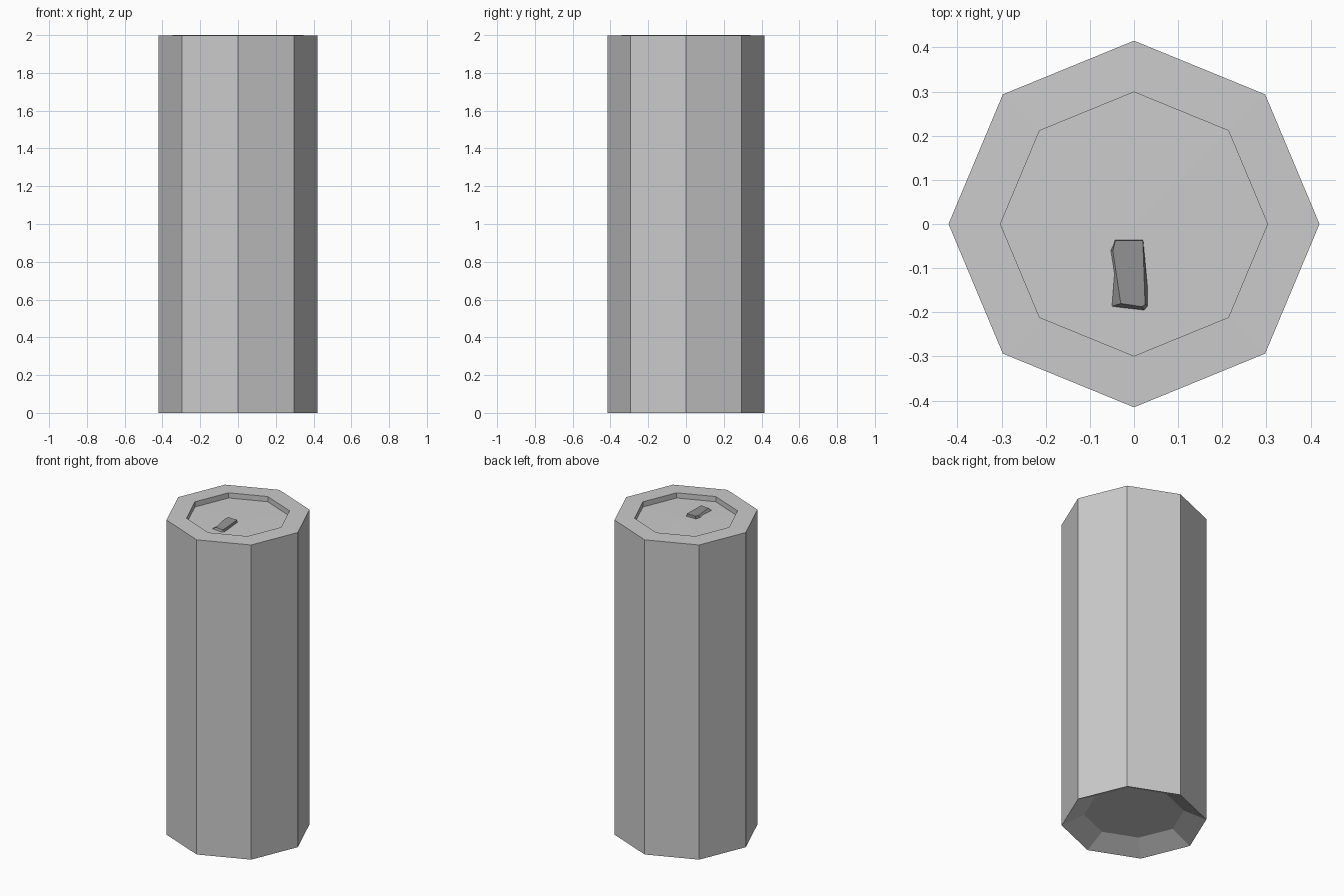
import bpy, bmesh, math

if "Cube" in bpy.data.objects:
    bpy.data.objects.remove(bpy.data.objects["Cube"])

SIDES = 8
RX, RY = 0.42, 0.415


def finish(bm, name):
    bmesh.ops.recalc_face_normals(bm, faces=bm.faces)
    mesh = bpy.data.meshes.new(name)
    bm.to_mesh(mesh)
    bm.free()
    obj = bpy.data.objects.new(name, mesh)
    bpy.context.collection.objects.link(obj)
    return obj


def loft(bm, rings):
    loops = [[bm.verts.new(p) for p in ring] for ring in rings]
    for a, b in zip(loops, loops[1:]):
        n = len(a)
        for i in range(n):
            j = (i + 1) % n
            bm.faces.new((a[i], a[j], b[j], b[i]))
    return loops


def octagon(scale, z):
    return [(RX * scale * math.cos(math.tau * i / SIDES),
             RY * scale * math.sin(math.tau * i / SIDES), z)
            for i in range(SIDES)]


# can body: recessed base, straight walls, flat rim, sunken lid
bm = bmesh.new()
profile = [(0.69, 0.065), (1, 0), (1, 1.998), (0.72, 2.0), (0.72, 1.967)]
loops = loft(bm, [octagon(s, z) for s, z in profile])
bm.faces.new(loops[0])
centre = bm.verts.new((0, 0, 1.97))
for i in range(SIDES):
    bm.faces.new((loops[-1][i], loops[-1][(i + 1) % SIDES], centre))
finish(bm, "can_body")

# pull tab: small tapered block lying on the lid
bm = bmesh.new()
low = [(-0.063, -0.19, 1.96), (0.025, -0.2, 1.96), (0.035, -0.187, 1.96),
       (0.021, -0.036, 1.96), (-0.044, -0.036, 1.96), (-0.055, -0.06, 1.96)]
high = [(-0.03, -0.18, 1.98), (0.018, -0.187, 1.98), (0.025, -0.182, 1.98),
        (0.02, -0.037, 1.986), (-0.042, -0.037, 1.986), (-0.048, -0.06, 1.985)]
loops = loft(bm, [low, high])
bm.faces.new(loops[0])
bm.faces.new(loops[1])
tab = finish(bm, "pull_tab")
mat = bpy.data.materials.new("dark_grey")
mat.diffuse_color = (0.3, 0.3, 0.3, 1)
mat.use_nodes = True
mat.node_tree.nodes["Principled BSDF"].inputs["Base Color"].default_value = mat.diffuse_color
tab.data.materials.append(mat)
